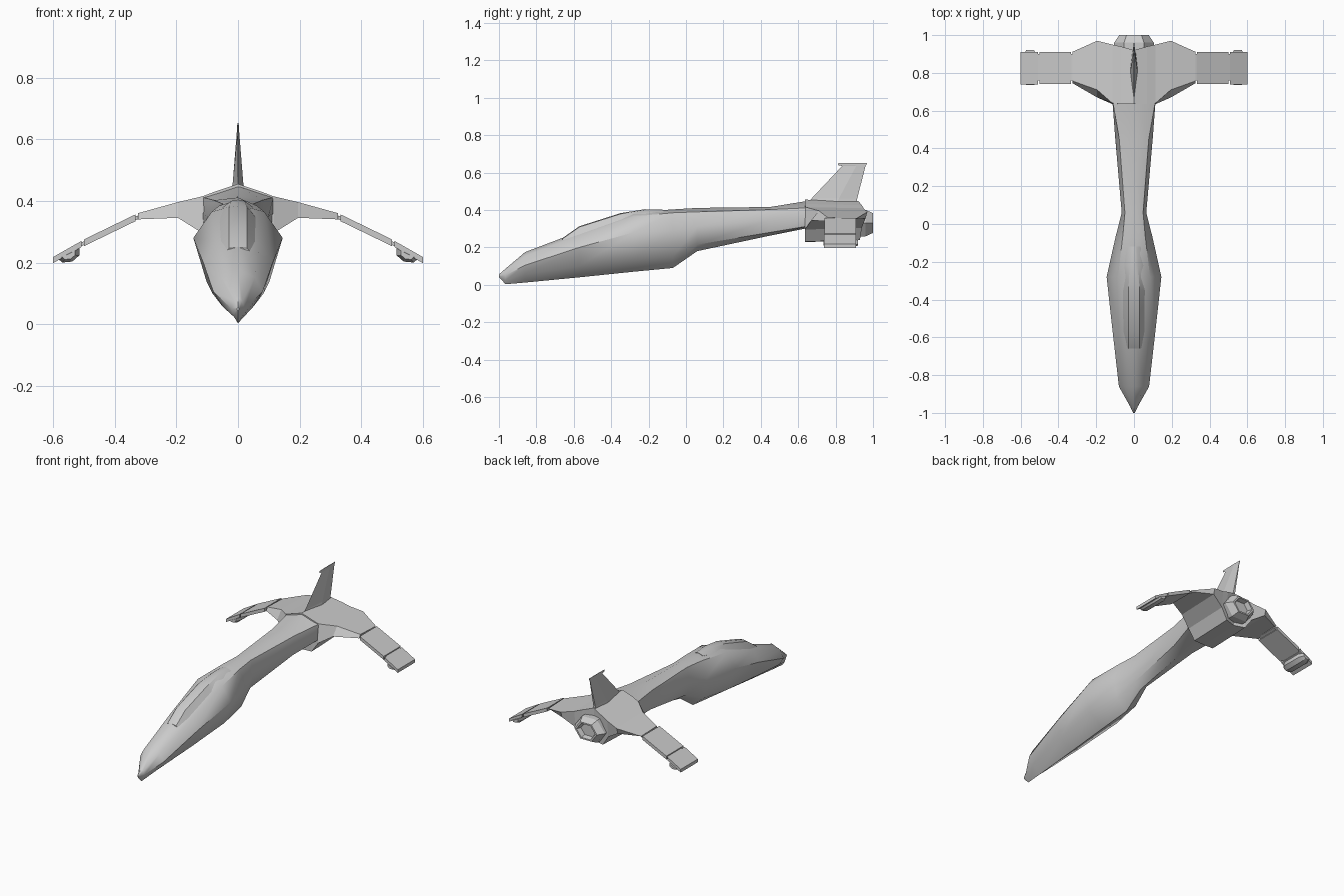
import bpy, bmesh
from math import cos, sin, pi, radians

if "Cube" in bpy.data.objects:
    bpy.data.objects.remove(bpy.data.objects["Cube"])


def loft(name, rings, smooth=None, cap=True):
    """Skin a list of closed rings (equal point counts) into one object."""
    bm = bmesh.new()
    vs = [[bm.verts.new(p) for p in r] for r in rings]
    n = len(rings[0])
    for a, b in zip(vs, vs[1:]):
        for i in range(n):
            j = (i + 1) % n
            bm.faces.new((a[i], a[j], b[j], b[i]))
    if cap:
        bm.faces.new(vs[0])
        bm.faces.new(vs[-1])
    bmesh.ops.remove_doubles(bm, verts=bm.verts, dist=1e-5)
    bmesh.ops.recalc_face_normals(bm, faces=bm.faces)
    me = bpy.data.meshes.new(name)
    bm.to_mesh(me)
    bm.free()
    ob = bpy.data.objects.new(name, me)
    bpy.context.collection.objects.link(ob)
    if smooth:
        bpy.ops.object.select_all(action='DESELECT')
        ob.select_set(True)
        bpy.context.view_layer.objects.active = ob
        bpy.ops.object.shade_smooth_by_angle(angle=radians(smooth))
    return ob


def section(y, half):
    """Symmetric ring from a half profile running bottom to top."""
    right = [(x, y, z) for x, z in half]
    left = [(-x, y, z) for x, z in half[-2:0:-1]]
    return right + left


# Fuselage: keel, lower side, widest, shoulder, spine
stations = [
    (-1.0, [(0, .042), (.002, .045), (.004, .05), (.002, .053), (0, .056)]),
    (-.965, [(0, .003), (.014, .025), (.021, .05), (.014, .075), (0, .086)]),
    (-.86, [(0, .012), (.05, .057), (.08, .105), (.055, .152), (0, .175)]),
    (-.57, [(0, .04), (.083, .10), (.113, .20), (.07, .265), (0, .285)]),
    (-.28, [(0, .07), (.102, .138), (.145, .28), (.085, .365), (0, .388)]),
    (-.07, [(0, .09), (.07, .15), (.098, .29), (.06, .385), (0, .403)]),
    (.06, [(0, .18), (.045, .215), (.065, .31), (.048, .39), (0, .411)]),
    (.45, [(0, .263), (.07, .28), (.099, .35), (.078, .402), (0, .416)]),
    (.66, [(0, .305), (.114, .315), (.115, .36), (.115, .412), (0, .45)]),
]
loft("fuselage", [section(y, h) for y, h in stations], smooth=45)

# Canopy: y, half width, edge height, roof half width, roof height
canopy = [(-.66, .040, .235, .03, .25), (-.57, .058, .265, .03, .313),
          (-.35, .068, .335, .03, .383), (-.22, .055, .375, .022, .404),
          (-.12, .035, .39, .015, .401)]
loft("canopy", [section(y, [(0, e - .03), (w, e - .01), (w, e), (r, t - .004), (0, t)])
                for y, w, e, r, t in canopy], smooth=30)

# Tail hull with wing roots: x, top-front y, low-front y, rear y, top z, bottom z
half = [(.07, .635, .635, .94, .432, .23), (.115, .64, .635, .95, .415, .295),
        (.195, .71, .67, .97, .396, .345), (.325, .757, .745, .912, .360, .340)]
hull = ([(-h[0],) + h[1:] for h in reversed(half)]
        + [(0, .635, .635, .92, .455, .228)] + half)
loft("tail_hull", [[(x, ft, t), (x, r, t - .006), (x, r - .01, b + .01), (x, fb, b)]
                   for x, ft, fb, r, t, b in hull])


def slab(name, s, x0, z0, x1, z1, y0, y1, t):
    """Thin sloping plate between two spanwise positions."""
    loft(name, [[(s * x, y0, z + t), (s * x, y1, z + t), (s * x, y1, z - t), (s * x, y0, z - t)]
                for x, z in ((x0, z0), (x1, z1))])


# Outer wings, hinges and tips
for s, side in ((1, "right"), (-1, "left")):
    slab(side + "_hinge_inner", s, .315, .350, .342, .340, .76, .90, .006)
    slab(side + "_wing_panel", s, .333, .345, .500, .264, .74, .91, .011)
    slab(side + "_hinge_outer", s, .495, .265, .520, .253, .76, .90, .006)
    slab(side + "_tip_plate", s, .508, .260, .600, .208, .738, .91, .010)
    # Pod slung under the tip
    pod = [(.735, .6), (.76, 1), (.89, 1), (.92, .6)]
    loft(side + "_tip_pod", [[(s * (.55 + dx * k), y, .225 + dz * k)
                              for dx, dz in ((-.035, .022), (.035, -.012), (.02, -.025),
                                             (-.012, -.022), (-.035, -.002))]
                             for y, k in pod], smooth=30)

# Tail fin: z, leading y, trailing y, half thickness
fin = [(.43, .64, .915, .022), (.46, .67, .915, .017),
       (.635, .835, .96, .003), (.640, .812, .963, .003), (.652, .815, .968, .002)]
loft("tail_fin", [[(0, a, z), (t, a + .6 * (b - a), z), (t * .4, b, z),
                   (-t * .4, b, z), (-t, a + .6 * (b - a), z)] for z, a, b, t in fin])

# Hexagonal engine nozzle with a recessed throat
loft("engine_nozzle", [[(r * cos(i * pi / 3), y, .33 + .78 * r * sin(i * pi / 3))
                        for i in range(6)]
                       for y, r in ((.88, .105), (.96, .105), (1.0, .078), (1.0, .065), (.97, .055))])
